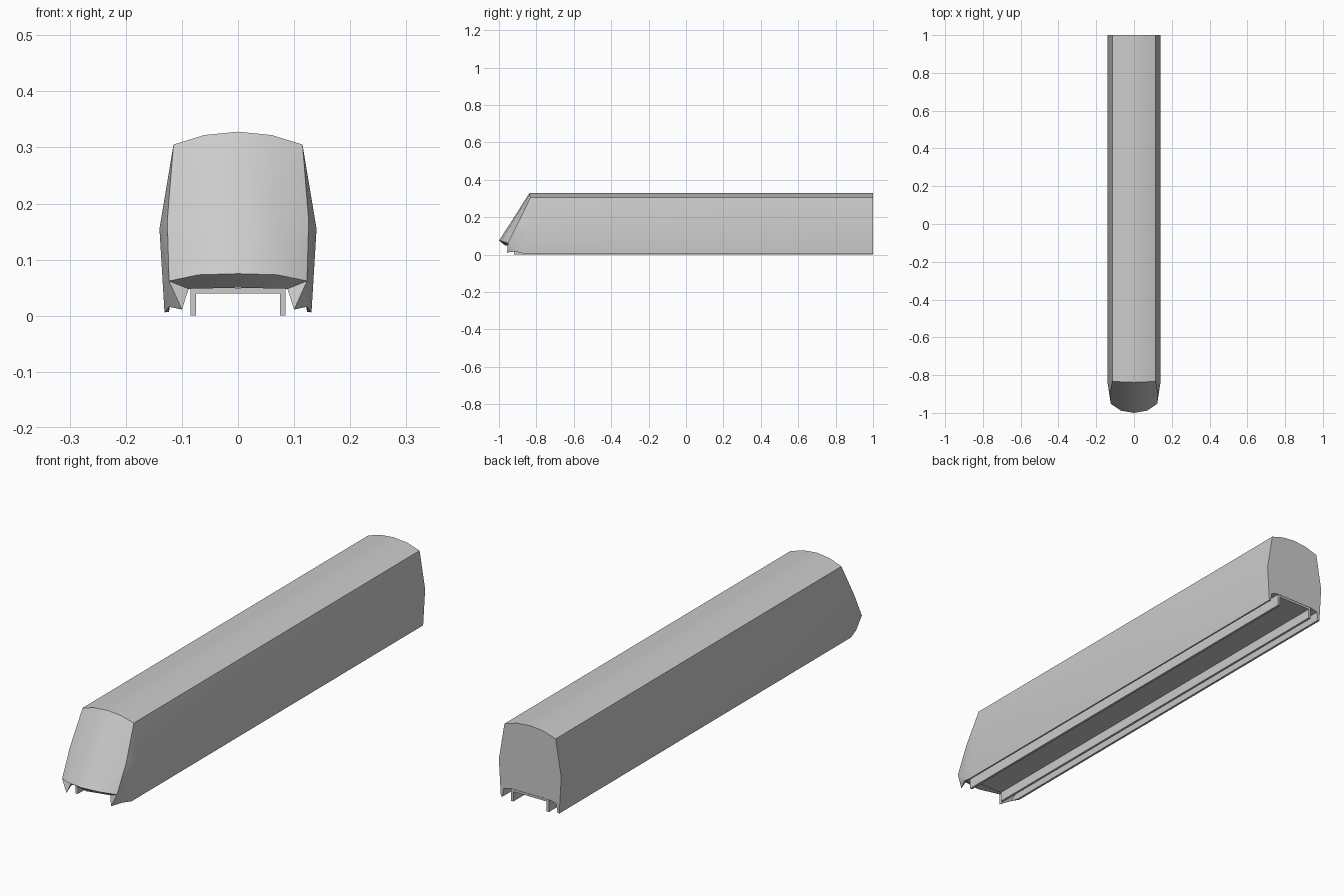
import bpy, bmesh

if "Cube" in bpy.data.objects:
    bpy.data.objects.remove(bpy.data.objects["Cube"])

def finish(bm, name, smooth):
    bmesh.ops.remove_doubles(bm, verts=bm.verts[:], dist=1e-5)
    bmesh.ops.recalc_face_normals(bm, faces=bm.faces[:])
    me = bpy.data.meshes.new(name)
    bm.to_mesh(me)
    bm.free()
    ob = bpy.data.objects.new(name, me)
    bpy.context.collection.objects.link(ob)
    if smooth:
        bpy.ops.object.select_all(action='DESELECT')
        ob.select_set(True)
        bpy.context.view_layer.objects.active = ob
        bpy.ops.object.shade_smooth_by_angle(angle=0.5)
    return ob

# Car body: half cross-section from bottom centre round to roof centre,
# with the y where each line stops and the nose begins
section = [(0, .05), (.088, .05), (.118, .042), (.123, .007), (.131, .006),
           (.14, .155), (.115, .305), (.06, .322), (0, .328)]
nose_y = [-.86, -.86, -.86, -.87, -.87, -.84, -.832, -.836, -.838]

bm = bmesh.new()
rear = [bm.verts.new((x, 1, z)) for x, z in section]
a = [bm.verts.new((x, y, z)) for (x, z), y in zip(section, nose_y)]
for i in range(len(section) - 1):
    bm.faces.new((rear[i], rear[i + 1], a[i + 1], a[i]))
bm.faces.new(rear)

# Nose: windscreen middle and lower rows, chin, and pointed lower corner
v = {k: bm.verts.new(p) for k, p in {
    'm0': (0, -.938, .17), 'm1': (.066, -.93, .17), 'm2': (.126, -.897, .17),
    'e0': (0, -1, .075), 'e1': (.07, -.988, .073), 'e2': (.123, -.952, .062),
    'c0': (0, -.97, .05), 'c1': (.088, -.945, .048),
    'horn': (.1, -.957, .011), 'skirt': (.123, -.915, .016)}.items()}
v.update({'a%d' % i: p for i, p in enumerate(a)})
for face in ("a8 a7 m1 m0", "a7 a6 m2 m1", "m0 m1 e1 e0", "m1 m2 e2 e1",
             "a5 a6 m2", "a5 m2 e2", "a4 a5 e2", "a4 e2 skirt", "skirt e2 horn",
             "e0 e1 c1 c0", "e1 e2 c1", "e2 horn c1",
             "a3 a4 skirt", "a2 a3 skirt", "a2 skirt horn", "a2 horn c1",
             "a1 a2 c1", "a0 a1 c1 c0"):
    bm.faces.new([v[k] for k in face.split()])
bmesh.ops.mirror(bm, geom=bm.verts[:] + bm.edges[:] + bm.faces[:],
                 axis='X', merge_dist=1e-4)
finish(bm, "car_body", True)

# Underframe: inverted channel running the length of the car
channel = [(-.085, 0), (-.075, 0), (-.075, .04), (.075, .04),
           (.075, 0), (.085, 0), (.085, .049), (-.085, .049)]
bm = bmesh.new()
f = bm.faces.new([bm.verts.new((x, -.92, z)) for x, z in channel])
ext = bmesh.ops.extrude_face_region(bm, geom=[f], use_keep_orig=True)
bmesh.ops.translate(bm, vec=(0, 1.92, 0),
                    verts=[g for g in ext['geom'] if isinstance(g, bmesh.types.BMVert)])
finish(bm, "underframe_channel", False)
